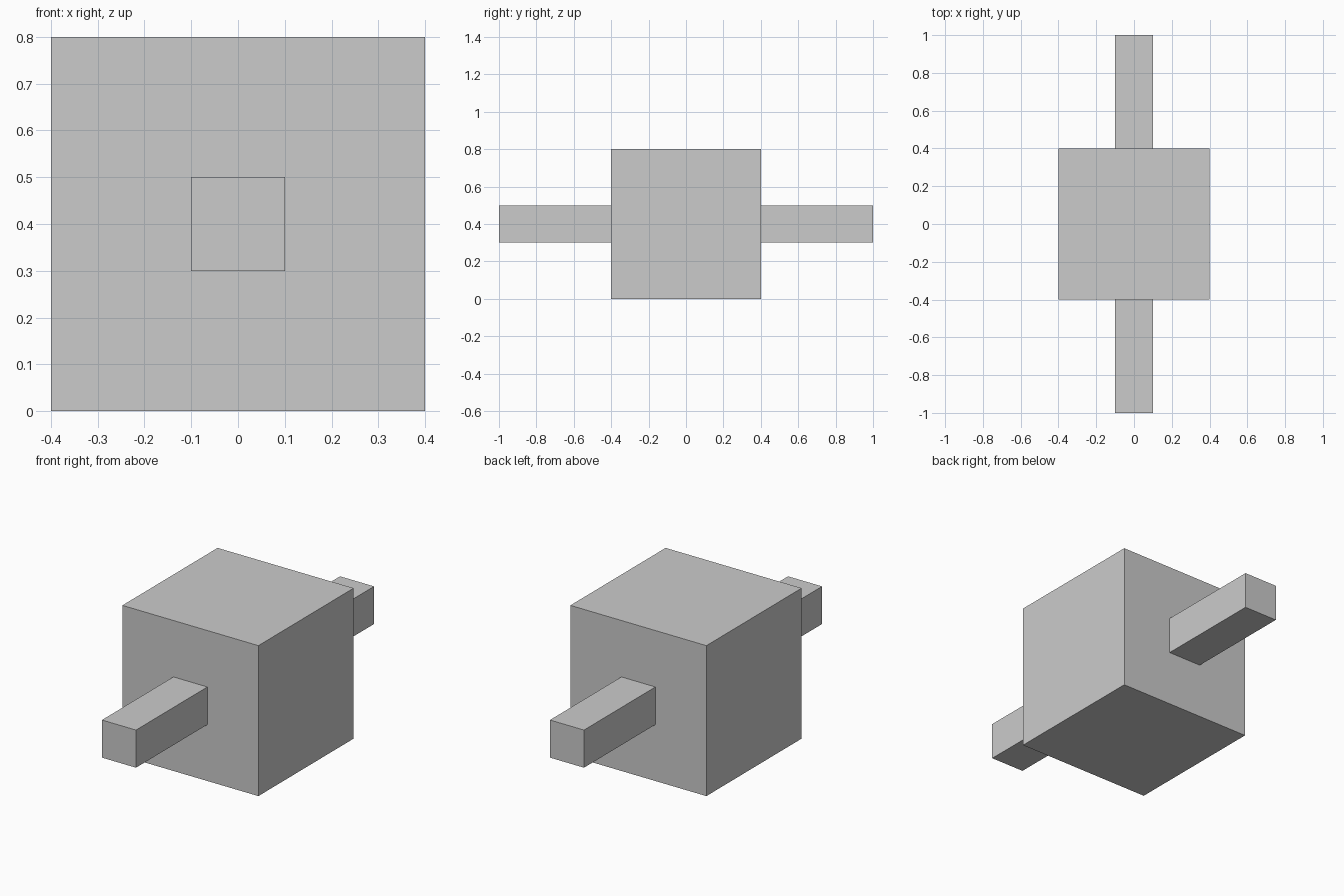
import bpy

if "Cube" in bpy.data.objects:
    bpy.data.objects.remove(bpy.data.objects["Cube"])


def box(name, center, size):
    """Add a flat-faced box with its dimensions baked into the mesh."""
    bpy.ops.mesh.primitive_cube_add(size=1, location=center)
    obj = bpy.context.object
    obj.name = name
    obj.scale = size
    bpy.ops.object.transform_apply(location=False, rotation=False, scale=True)
    return obj


# Main cube standing on the ground
box("body", (0, 0, 0.4), (0.8, 0.8, 0.8))

# Square bars sticking out of the front and back faces
for name, side in (("front_bar", -1), ("back_bar", 1)):
    box(name, (0, side * 0.7, 0.4), (0.2, 0.6, 0.2))
